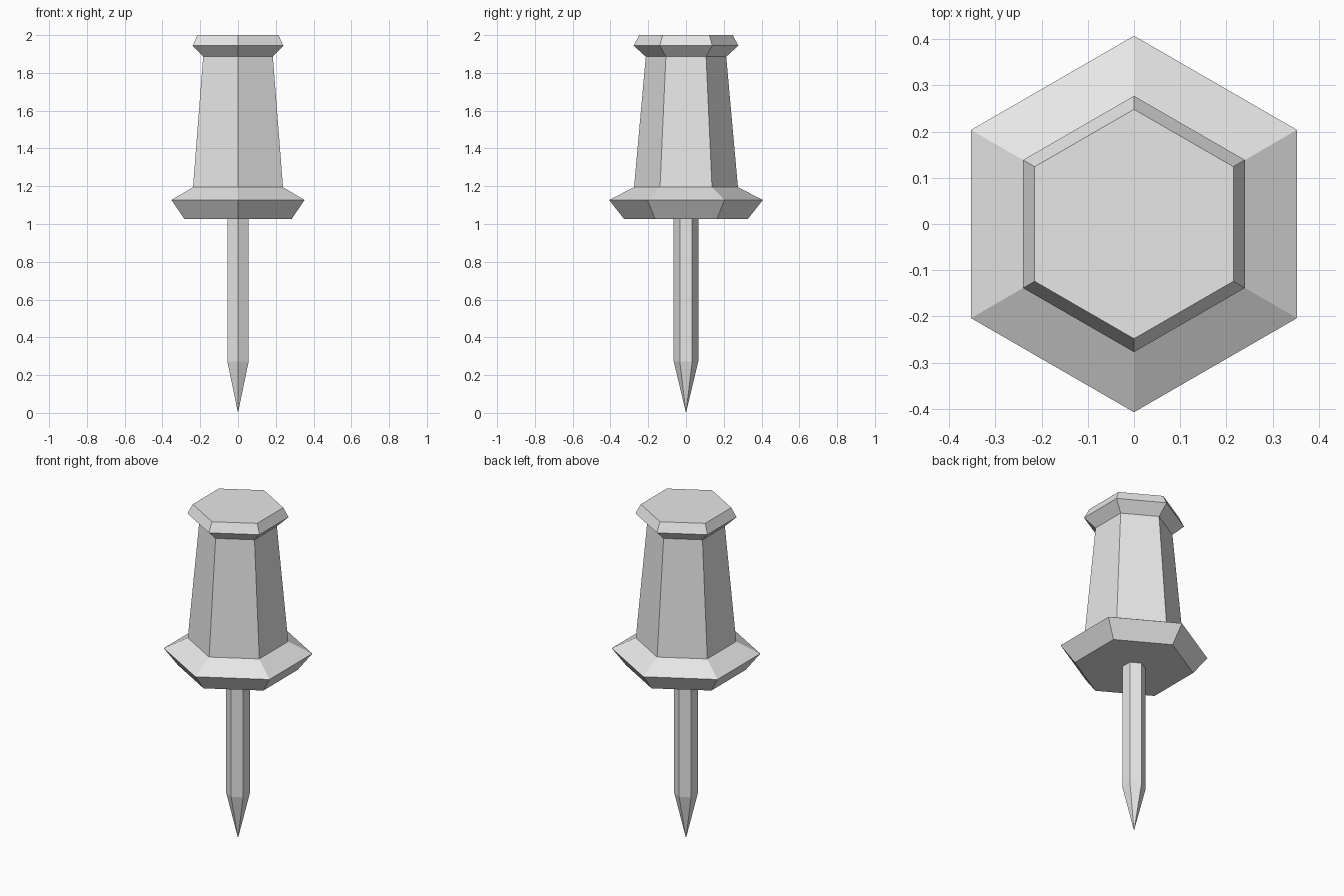
import bpy
import bmesh
from math import cos, sin, tau

default = bpy.data.objects.get("Cube")
if default:
    bpy.data.objects.remove(default, do_unlink=True)

SIDES = 6

grey = bpy.data.materials.new("light_grey")
grey.use_nodes = True
colour = (0.8, 0.8, 0.8, 1.0)
grey.diffuse_color = colour
grey.node_tree.nodes["Principled BSDF"].inputs["Base Color"].default_value = colour


def lathe(name, profile):
    """Flat-sided solid from (radius, height) pairs, bottom to top; radius 0 is a point."""
    bm = bmesh.new()
    rings = []
    for r, z in profile:
        if r == 0:
            rings.append([bm.verts.new((0, 0, z))] * SIDES)
        else:
            # Corners point along y, flat sides face x
            rings.append([bm.verts.new((r * sin(tau * i / SIDES), -r * cos(tau * i / SIDES), z))
                          for i in range(SIDES)])
    for low, high in zip(rings, rings[1:]):
        for i in range(SIDES):
            j = (i + 1) % SIDES
            bm.faces.new(dict.fromkeys((low[i], low[j], high[j], high[i])))
    for ring in (rings[0], rings[-1]):
        if len(set(ring)) > 1:
            bm.faces.new(ring)
    bmesh.ops.recalc_face_normals(bm, faces=bm.faces)
    mesh = bpy.data.meshes.new(name)
    bm.to_mesh(mesh)
    bm.free()
    mesh.materials.append(grey)
    obj = bpy.data.objects.new(name, mesh)
    bpy.context.collection.objects.link(obj)
    return obj


# Handle: wide flange, tapered grip and a bevelled cap
lathe("handle", [(0.328, 1.027), (0.407, 1.127), (0.275, 1.195),
                 (0.213, 1.886), (0.277, 1.944), (0.248, 2.0)])

# Needle: straight shaft ending in a sharp point
lathe("needle", [(0, 0), (0.065, 0.272), (0.065, 1.04)])
